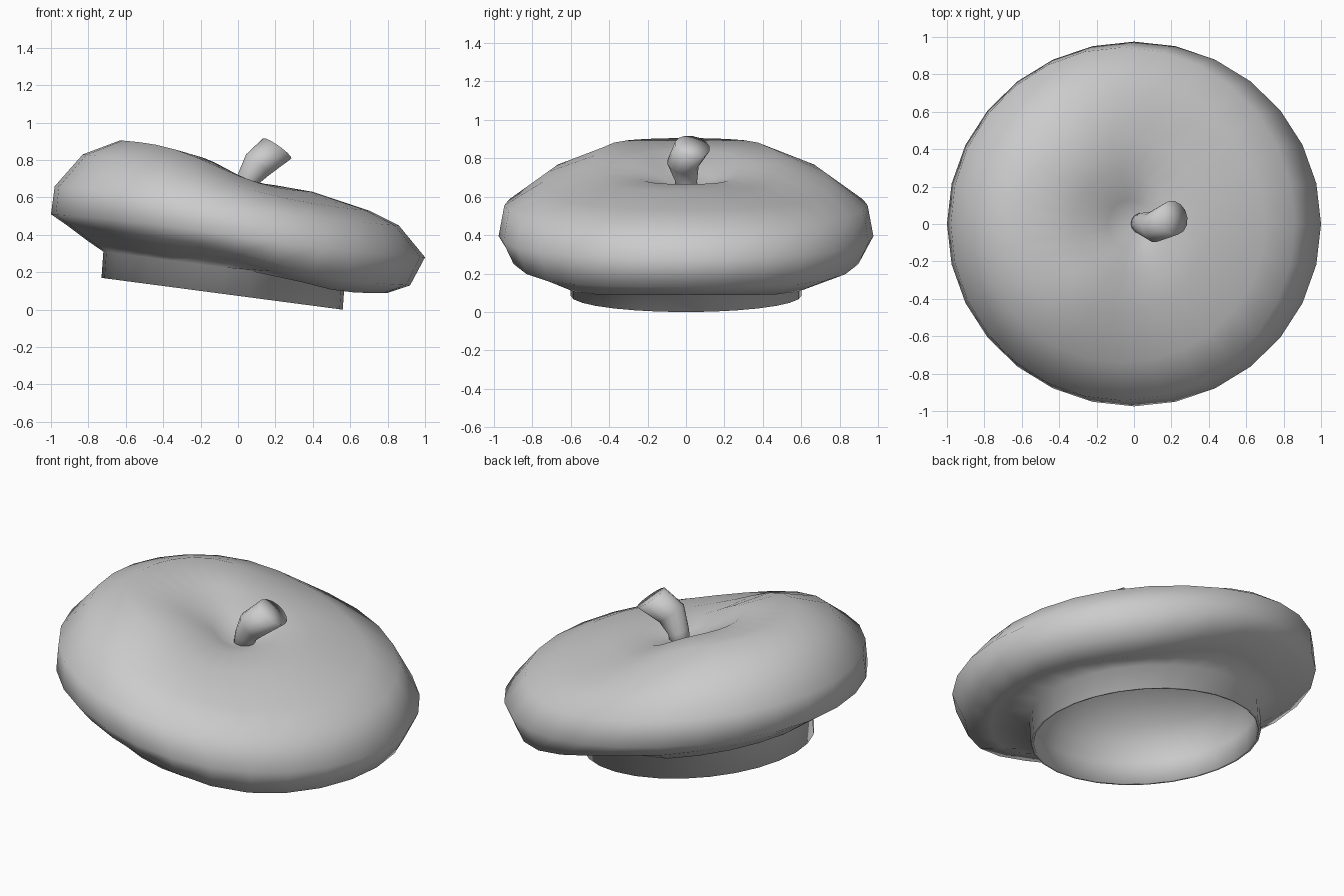
import bpy, bmesh, math
from mathutils import Vector

if "Cube" in bpy.data.objects:
    bpy.data.objects.remove(bpy.data.objects["Cube"])

SIDES = 28

felt = bpy.data.materials.new("grey felt")
felt.diffuse_color = (0.6, 0.6, 0.6, 1)
felt.use_nodes = True
felt.node_tree.nodes["Principled BSDF"].inputs["Base Color"].default_value = felt.diffuse_color


def loft(name, rings, start=None, end=None):
    """Skin a list of point rings, smooth shaded; optional points close the ends."""
    bm = bmesh.new()
    loops = [[bm.verts.new(p) for p in ring] for ring in rings]
    n = len(loops[0])
    for a, b in zip(loops, loops[1:]):
        for i in range(n):
            j = (i + 1) % n
            bm.faces.new((a[i], a[j], b[j], b[i]))
    for loop, tip in ((loops[0], start), (loops[-1], end)):
        if tip is not None:
            t = bm.verts.new(tip)
            for i in range(n):
                bm.faces.new((loop[i], loop[(i + 1) % n], t))
    bmesh.ops.recalc_face_normals(bm, faces=bm.faces)
    for f in bm.faces:
        f.smooth = True
    mesh = bpy.data.meshes.new(name)
    bm.to_mesh(mesh)
    bm.free()
    mesh.materials.append(felt)
    obj = bpy.data.objects.new(name, mesh)
    bpy.context.collection.objects.link(obj)
    return obj


def tilted_ring(lx, lz, rx, rz, w, sag=0.0, dip=0.0):
    """Oval through a left and a right point, with half width w in y."""
    pts = []
    for i in range(SIDES):
        a = 2 * math.pi * i / SIDES
        t = math.cos(a)
        s = t + sag * math.sin(math.pi * t)
        z = (lz + rz) / 2 + (rz - lz) / 2 * s
        if t > -0.44:  # droop of the underside on the right
            z -= dip * math.sin(math.pi * (t - 0.28) / 0.72)
        pts.append(((lx + rx) / 2 + (rx - lx) / 2 * t, w * math.sin(a), z))
    return pts


# Domed lining inside, from the dimple down to the band rim
rim = tilted_ring(-0.715, 0.17, 0.545, 0.002, 0.585)
wall = tilted_ring(-0.705, 0.30, 0.555, 0.13, 0.585)
top = Vector((0, 0, 0.635))
lining = []
for k in range(5, 0, -1):
    a = k * math.pi / 12
    lining.append([(p[0] * math.cos(a) + top.x * (1 - math.cos(a)),
                    p[1] * math.cos(a),
                    p[2] + (top.z - p[2]) * math.sin(a)) for p in wall])
lining += [wall, rim]

# Head band and puffy slanted crown, from the rim up to the dimple on top
profile = [
    (-0.73, 0.17, 0.56, 0.00, 0.60),
    (-0.72, 0.31, 0.57, 0.14, 0.60),
    (-0.80, 0.365, 0.80, 0.09, 0.75, 0.0, 0.035),
    (-0.92, 0.455, 0.92, 0.13, 0.92, 0.1, 0.015),
    (-1.00, 0.51, 1.00, 0.28, 0.975, 0.1),
    (-0.98, 0.66, 0.86, 0.45, 0.945, 0.1),
    (-0.83, 0.83, 0.70, 0.53, 0.74, 0.15),
    (-0.63, 0.905, 0.40, 0.63, 0.48, 0.22),
    (-0.32, 0.84, 0.20, 0.665, 0.28, 0.2),
    (-0.14, 0.73, 0.10, 0.65, 0.13, 0.1),
]
loft("beret", lining + [tilted_ring(*r) for r in profile],
     start=top, end=(0, 0, 0.64))

# Bent stem that flares to a flat end
path = [Vector(p) for p in ((0.03, 0.005, 0.60), (0.05, 0.0, 0.69),
                            (0.105, -0.015, 0.775), (0.21, 0.033, 0.862))]
axes = [Vector(p) for p in ((0.1, 0, 1), (0.35, 0, 1), (0.8, 0.1, 0.9), (0.1, 0.03, 0.14))]
radii = (0.055, 0.06, 0.083, 0.093)
stem_rings = []
for p, d, r in zip(path, axes, radii):
    d.normalize()
    u = Vector((0, 1, 0)).cross(d).normalized()
    v = d.cross(u)
    stem_rings.append([p + r * (u * math.cos(a) + v * math.sin(a))
                       for a in (2 * math.pi * i / 14 for i in range(14))])
loft("stem", stem_rings, start=path[0], end=path[-1])
